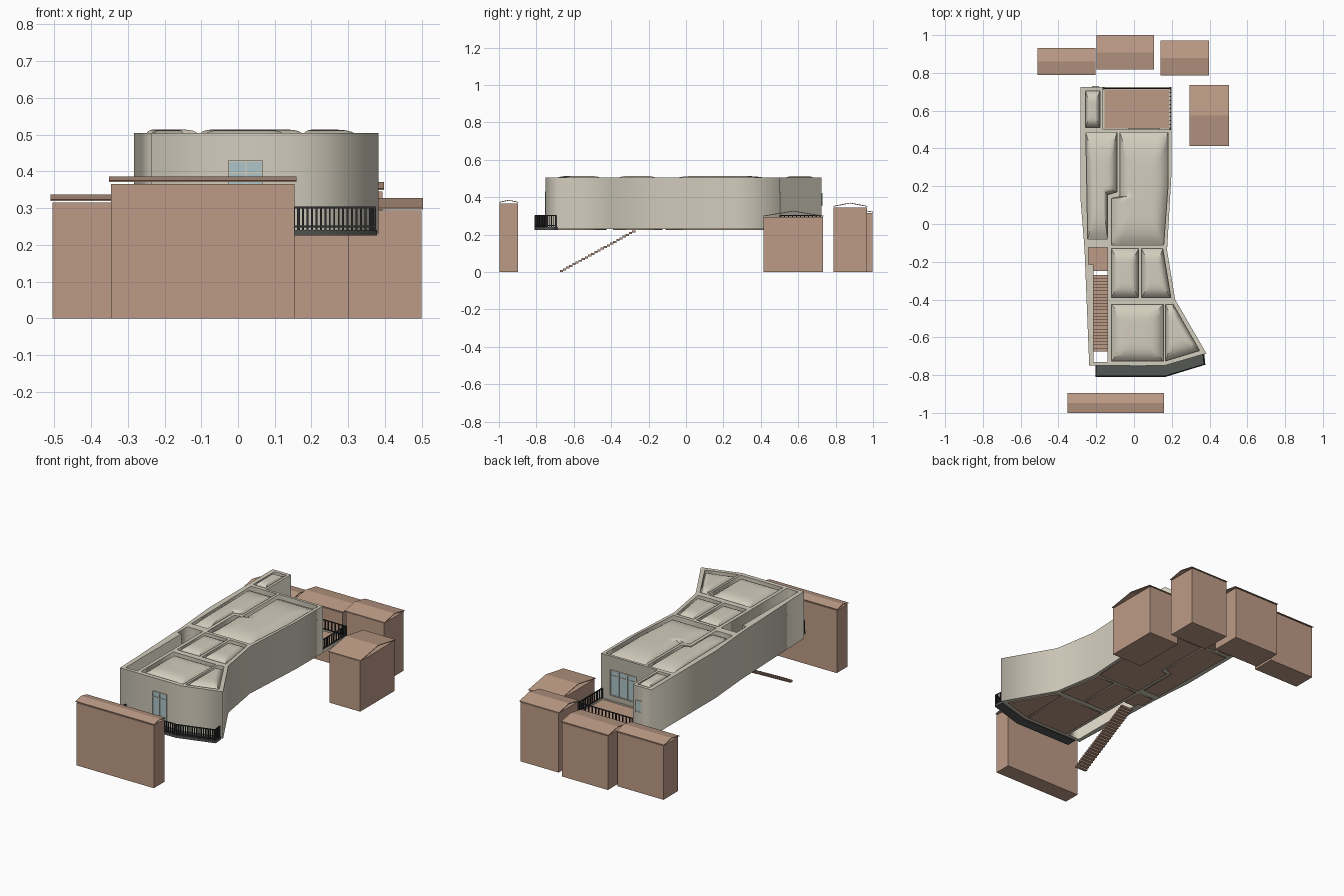
import bpy, bmesh, math
from mathutils import Vector, Matrix

cube = bpy.data.objects.get("Cube")
if cube:
    bpy.data.objects.remove(cube, do_unlink=True)


def material(name, rgb):
    m = bpy.data.materials.new(name)
    m.use_nodes = True
    color = (*rgb, 1)
    m.diffuse_color = color
    m.node_tree.nodes["Principled BSDF"].inputs["Base Color"].default_value = color
    return m


PLASTER = material("pale plaster", (0.65, 0.61, 0.51))
CLAY = material("clay brown", (0.51, 0.33, 0.24))
SLATE = material("dark slate", (0.09, 0.095, 0.09))
IRON = material("black iron", (0.03, 0.03, 0.03))
GLASS = material("blue glass", (0.42, 0.56, 0.58))


def add_mesh(name, bm, mat):
    mesh = bpy.data.meshes.new(name)
    bmesh.ops.recalc_face_normals(bm, faces=bm.faces)
    bm.to_mesh(mesh)
    bm.free()
    mesh.materials.append(mat)
    obj = bpy.data.objects.new(name, mesh)
    bpy.context.collection.objects.link(obj)
    return obj


def prism(name, outlines, z0, z1, mat):
    """Upright prism; outlines after the first become holes."""
    curve = bpy.data.curves.new(name, 'CURVE')
    curve.dimensions = '2D'
    curve.fill_mode = 'BOTH'
    curve.extrude = (z1 - z0) / 2
    for outline in outlines:
        spline = curve.splines.new('POLY')
        spline.points.add(len(outline) - 1)
        for point, (x, y) in zip(spline.points, outline):
            point.co = (x, y, 0, 1)
        spline.use_cyclic_u = True
    temp = bpy.data.objects.new(name + "_curve", curve)
    bpy.context.collection.objects.link(temp)
    bpy.context.view_layer.update()
    bm = bmesh.new()
    mesh = bpy.data.meshes.new_from_object(temp)
    bm.from_mesh(mesh)
    bpy.data.objects.remove(temp, do_unlink=True)
    bpy.data.curves.remove(curve)
    bpy.data.meshes.remove(mesh)
    bmesh.ops.remove_doubles(bm, verts=bm.verts, dist=0.0001)
    bmesh.ops.translate(bm, verts=bm.verts, vec=(0, 0, (z0 + z1) / 2))
    return add_mesh(name, bm, mat)


def box(bm, lo, hi):
    lo, hi = Vector(lo), Vector(hi)
    bmesh.ops.create_cube(bm, size=1, matrix=Matrix.Translation((lo + hi) / 2)
                          @ Matrix.Diagonal((*(hi - lo), 1)))


def beam(bm, a, b, width):
    a, b = Vector(a), Vector(b)
    turn = (b - a).to_track_quat('X', 'Z').to_matrix().to_4x4()
    bmesh.ops.create_cube(bm, size=1, matrix=Matrix.Translation((a + b) / 2) @ turn
                          @ Matrix.Diagonal(((b - a).length + width, width, width, 1)))


def rect(x0, x1, y0, y1):
    return [(x0, y0), (x1, y0), (x1, y1), (x0, y1)]


def pillow(name, outline, centre, low=0.477, high=0.514, rings=10):
    """Domed roof panel made of rings shrinking toward its centre."""
    bm = bmesh.new()
    border = []
    for i, a in enumerate(outline):
        a, b = Vector(a), Vector(outline[(i + 1) % len(outline)])
        border += [a.lerp(b, k / 6) for k in range(6)]
    loops = []
    for r in range(rings):
        t = 1 - r / rings
        z = high - (high - low) * t ** 5
        loops.append([bm.verts.new((*(centre + (p - centre) * t), z)) for p in border])
    n = len(border)
    for outer, inner in zip(loops, loops[1:]):
        for i in range(n):
            j = (i + 1) % n
            bm.faces.new((outer[i], outer[j], inner[j], inner[i]))
    tip = bm.verts.new((*centre, high))
    for i in range(n):
        bm.faces.new((loops[-1][i], loops[-1][(i + 1) % n], tip))
    obj = add_mesh(name, bm, PLASTER)
    if sum(p.normal.z for p in obj.data.polygons) < 0:
        obj.data.flip_normals()
    bpy.ops.object.select_all(action='DESELECT')
    obj.select_set(True)
    bpy.context.view_layer.objects.active = obj
    bpy.ops.object.shade_smooth_by_angle(angle=math.radians(40))


# Rooms of the raised house, each open through the wall block
rooms = {
    "west_hall": [(-.255, .485), (-.09, .485), (-.09, .17), (-.14, .155), (-.14, -.08), (-.245, -.08)],
    "east_hall": [(-.075, .485), (.18, .485), (.18, .2), (.157, -.11), (-.12, -.11), (-.12, .135), (-.075, .145)],
    "middle_west": rect(-.12, .025, -.39, -.13),
    "middle_east": [(.04, -.39), (.195, -.39), (.152, -.13), (.04, -.13)],
    "front_west": rect(-.12, .155, -.725, -.425),
    "front_east": [(.167, -.725), (.347, -.67), (.207, -.425), (.167, -.425)],
    "rear_tower": rect(-.258, -.18, .51, .705),
}
stairwell = [(-.24, -.125), (-.14, -.125), (-.14, -.73), (-.215, -.73), (-.215, -.215), (-.24, -.215)]
house = [(-.283, .725), (-.165, .725), (-.165, .5), (.198, .5), (.198, .26), (.175, -.14),
         (.218, -.4), (.383, -.685), (.16, -.75), (-.237, -.75), (-.262, -.13), (-.283, .13)]
prism("house_walls", [house, *rooms.values(), stairwell], .231, .505, PLASTER)

for room, outline in rooms.items():
    centre = sum((Vector(p) for p in outline), Vector((0, 0))) / len(outline)
    if room == "east_hall":
        centre = Vector((.04, .15))
    if room == "west_hall":
        centre = Vector((-.175, .2))
    pillow(room + "_roof", outline, centre)
    prism(room + "_floor", [outline], .226, .24, CLAY)

# Landing and open staircase
prism("stair_landing", [[(-.24, -.125), (-.14, -.125), (-.14, -.25), (-.215, -.25),
                         (-.215, -.215), (-.24, -.215)]], .226, .24, CLAY)
steps = 24
bm = bmesh.new()
for i in range(steps):
    y, z = -.675 + i * .0168, i * .0092
    box(bm, (-.215, y, z), (-.14, y + .0175, z + .0105))
add_mesh("staircase", bm, CLAY)

# Rear terrace and front balcony
terrace = rect(-.165, .198, .5, .725)
inner_terrace = rect(-.155, .185, .505, .712)
prism("terrace_curb", [terrace, inner_terrace], .231, .247, PLASTER)
prism("terrace_floor", [inner_terrace], .226, .24, CLAY)
prism("balcony_slab", [[(-.205, -.75), (.16, -.75), (.372, -.688), (.378, -.745),
                        (.165, -.81), (-.205, -.81)]], .226, .241, SLATE)


def railing(name, path, spacing, width):
    bm = bmesh.new()
    for a, b in zip(path, path[1:]):
        a, b = Vector(a), Vector(b)
        for z in (.25, .302):
            beam(bm, (*a, z), (*b, z), .005)
        count = max(1, round((b - a).length / spacing))
        for k in range(count + 1):
            p = a.lerp(b, k / count)
            w = width if 0 < k < count else width * 1.7
            box(bm, (p.x - w / 2, p.y - w / 2, .238), (p.x + w / 2, p.y + w / 2, .303))
    add_mesh(name, bm, IRON)


railing("balcony_railing", [(-.2, -.755), (-.2, -.805), (.165, -.805), (.371, -.743), (.367, -.695)], .0125, .005)
railing("terrace_railing", [(-.16, .718), (.192, .718), (.192, .505)], .022, .006)


def window(name, x0, x1, z0, z1, y, out, columns, bar_z=None):
    """Thin glass plate with frame bars; out is the facing sign along y."""
    bm = bmesh.new()
    box(bm, (x0, y - .002, z0), (x1, y + .002, z1))
    add_mesh(name + "_glass", bm, GLASS)
    bm = bmesh.new()
    front = y + out * .003
    for k in range(columns + 1):
        x = x0 + (x1 - x0) * k / columns
        beam(bm, (x, front, z0), (x, front, z1), .004)
    for z in [z0, z1] + ([bar_z] if bar_z else []):
        beam(bm, (x0, front, z), (x1, front, z), .004)
    add_mesh(name + "_frame", bm, PLASTER)


window("front_door", -.025, .066, .245, .428, -.75, -1, 2, .397)
window("rear_window", -.03, .135, .28, .425, .5, 1, 3, .395)
window("tower_window", -.22, -.188, .355, .42, .725, 1, 1)


# Neighbouring blocks, each under a thin folded roof
def block(name, x0, x1, y0, y1, wall, eave, ridge):
    e = .005
    bm = bmesh.new()
    box(bm, (x0 + e, y0 + e * .6, 0), (x1 - e, y1 - e * .6, wall))
    add_mesh(name + "_body", bm, CLAY)
    mid, t = (y0 + y1) / 2, .004
    profile = [(y0, eave), (mid, ridge - t), (y1, eave), (y1, eave + t), (mid, ridge), (y0, eave + t)]
    bm = bmesh.new()
    ends = [[bm.verts.new((x, y, z)) for y, z in profile] for x in (x0, x1)]
    for i in range(6):
        j = (i + 1) % 6
        bm.faces.new((ends[0][i], ends[0][j], ends[1][j], ends[1][i]))
    for v in ends:
        bm.faces.new((v[0], v[1], v[4], v[5]))
        bm.faces.new((v[1], v[2], v[3], v[4]))
    add_mesh(name + "_roof", bm, CLAY)


block("front_block", -.351, .159, -1.0, -.895, .366, .371, .386)
block("rear_west_block", -.51, -.203, .79, .932, .315, .319, .337)
block("rear_middle_block", -.198, .107, .818, 1.0, .315, .319, .338)
block("rear_east_block", .141, .398, .785, .971, .346, .349, .371)
block("side_block", .295, .504, .412, .736, .294, .297, .328)
